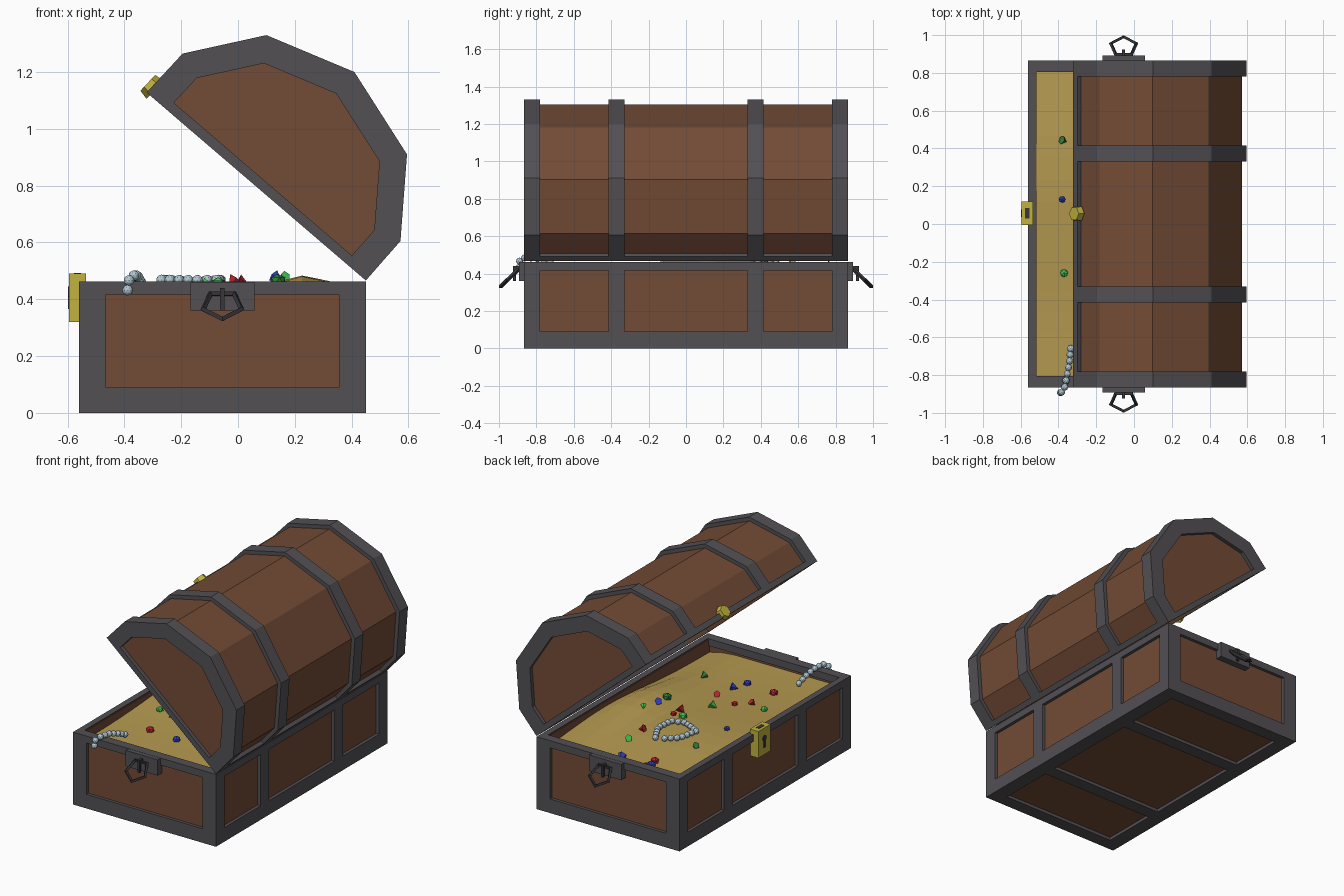
import bpy, bmesh, math, random
from mathutils import Matrix, Vector

if "Cube" in bpy.data.objects:
    bpy.data.objects.remove(bpy.data.objects["Cube"])

random.seed(4)


def material(name, rgb):
    m = bpy.data.materials.new(name)
    m.diffuse_color = (*rgb, 1)
    m.use_nodes = True
    m.node_tree.nodes["Principled BSDF"].inputs["Base Color"].default_value = m.diffuse_color
    return m


WOOD = material("brown wood", (0.17, 0.07, 0.036))
IRON = material("grey iron", (0.085, 0.08, 0.088))
DARK = material("dark iron", (0.04, 0.037, 0.04))
GOLD = material("coin gold", (0.46, 0.32, 0.08))
BRASS = material("yellow brass", (0.54, 0.45, 0.05))
RED = material("red gem", (0.5, 0.02, 0.03))
BLUE = material("blue gem", (0.03, 0.05, 0.6))
LIGHT_GREEN = material("light green gem", (0.07, 0.6, 0.1))
GREEN = material("dark green gem", (0.03, 0.2, 0.045))
PEARL = material("pale pearl", (0.45, 0.58, 0.65))


def finish(name, bm, mat):
    bmesh.ops.recalc_face_normals(bm, faces=bm.faces)
    me = bpy.data.meshes.new(name)
    bm.to_mesh(me)
    bm.free()
    me.materials.append(mat)
    ob = bpy.data.objects.new(name, me)
    bpy.context.collection.objects.link(ob)
    return ob


def box(bm, x0, x1, y0, y1, z0, z1):
    c = Vector(((x0 + x1) / 2, (y0 + y1) / 2, (z0 + z1) / 2))
    size = Matrix.Diagonal((abs(x1 - x0), abs(y1 - y0), abs(z1 - z0), 1))
    bmesh.ops.create_cube(bm, size=1, matrix=Matrix.Translation(c) @ size)


def prism(bm, poly, y0, y1):
    a = [bm.verts.new((x, y0, z)) for x, z in poly]
    b = [bm.verts.new((x, y1, z)) for x, z in poly]
    bm.faces.new(a)
    bm.faces.new(b[::-1])
    for i in range(len(a)):
        j = (i + 1) % len(a)
        bm.faces.new((a[i], b[i], b[j], a[j]))


def ring(bm, outer, inner, y0, y1, closed):
    """Solid band between two profiles, an arch or a closed frame."""
    n = len(outer)
    v = [[bm.verts.new((x, y, z)) for x, z in p] for p in (outer, inner) for y in (y0, y1)]
    o0, o1, i0, i1 = v
    for k in range(n if closed else n - 1):
        m = (k + 1) % n
        for p, q in ((o0, o1), (o1, i1), (i1, i0), (i0, o0)):
            bm.faces.new((p[k], p[m], q[m], q[k]))
    if not closed:
        for k in (0, n - 1):
            bm.faces.new((o0[k], o1[k], i1[k], i0[k]))


# Layout of the chest body
X0, X1, Y, TOP = -0.56, 0.45, 0.865, 0.462
BANDS = [(-0.865, -0.78), (-0.415, -0.33), (0.33, 0.415), (0.78, 0.865)]

# Wooden body: floor and four walls
bm = bmesh.new()
box(bm, X0 + .02, X1 - .02, -.845, .845, .02, .05)
for x in (X0 + .02, X1 - .045):
    box(bm, x, x + .025, -.845, .845, .02, .455)
for y in (-.845, .815):
    box(bm, X0 + .02, X1 - .02, y, y + .03, .02, .455)
finish("chest_body", bm, WOOD)

# Iron frame of the body
bm = bmesh.new()
for a, b, edge in ((X0, X0 + .03, X0 + .095), (X1 - .03, X1, X1 - .095)):
    box(bm, a, b, -Y, Y, 0, .09)
    box(bm, a, b, -Y, Y, .417, TOP)
    for y0, y1 in BANDS:
        box(bm, a, b, y0, y1, 0, TOP - .002)
    outer = X0 if a == X0 else X1
    for s in (-1, 1):
        box(bm, outer, edge, s * Y, s * (Y - .03), 0, TOP - .001)
    box(bm, outer, edge, -Y, Y, 0, .03)
    rim = X0 + .04 if a == X0 else X1 - .04
    box(bm, outer, rim, -Y, Y, .43, TOP)
for s in (-1, 1):
    box(bm, X0, X1, s * Y, s * (Y - .03), 0, .09)
    box(bm, X0, X1, s * Y, s * (Y - .06), .417, TOP)
for y0, y1 in BANDS:
    box(bm, X0, X1, y0, y1, 0, .03)
finish("body_iron_frame", bm, IRON)

# Lid profile, from hinge to front lip
LID = [Vector(p) for p in ((.45, .466), (.572, .605), (.595, .91), (.41, 1.2),
                           (.10, 1.33), (-.195, 1.265), (-.322, 1.128))]


def shifted(a, b, d):
    n = Vector((-(b - a).y, (b - a).x)).normalized()
    return a + n * d, b + n * d


def meet(l1, l2):
    p, r, q, s = l1[0], l1[1] - l1[0], l2[0], l2[1] - l2[0]
    return p + r * ((q - p).cross(s) / r.cross(s))


def inset(d, h=0):
    """Lid profile moved in by d, its ends h above the opening plane."""
    base = shifted(LID[-1], LID[0], h)
    lines = [base] + [shifted(a, b, d) for a, b in zip(LID, LID[1:])] + [base]
    return [meet(l, m) for l, m in zip(lines, lines[1:])]


# Wooden lid shell with end walls
bm = bmesh.new()
ring(bm, inset(.024), inset(.055), -.84, .84, False)
for s in (-1, 1):
    prism(bm, inset(.03), s * .81, s * .84)
finish("lid_shell", bm, WOOD)

# Iron bands, end frames and lip of the lid
bm = bmesh.new()
for y0, y1 in BANDS:
    ring(bm, inset(0), inset(.05), y0, y1, False)
for s in (-1, 1):
    ring(bm, inset(0), inset(.095, .035), s * .82, s * Y, True)
for k in (0, -1):
    prism(bm, [inset(0)[k], inset(0, .035)[k], inset(.055, .035)[k], inset(.055)[k]], -.864, .864)
finish("lid_iron_bands", bm, IRON)

# Lock on the body with keyhole plates
bm = bmesh.new()
box(bm, -.595, -.535, -.005, .12, .32, .49)
finish("lock", bm, BRASS)
bm = bmesh.new()
box(bm, -.577, -.553, .03, .085, .488, .492)
box(bm, -.598, -.59, .049, .067, .365, .42)
bmesh.ops.create_cone(bm, cap_ends=True, segments=8, radius1=.02, radius2=.02, depth=.008,
                      matrix=Matrix.Translation((-.594, .058, .425)) @ Matrix.Rotation(math.pi / 2, 4, 'Y'))
finish("keyhole", bm, DARK)

# Six-sided latch on the lid lip
bm = bmesh.new()
out = Vector((-.73, 0, .68)).to_track_quat('Z', 'Y').to_matrix().to_4x4()
bmesh.ops.create_cone(bm, cap_ends=True, segments=6, radius1=.044, radius2=.038, depth=.035,
                      matrix=Matrix.Translation((-.305, .055, 1.15)) @ out)
finish("lid_latch", bm, BRASS)

# Handles on both ends: plate, hook and five-sided ring
for s, side in ((-1, "front"), (1, "rear")):
    bm = bmesh.new()
    box(bm, -.168, .058, s * .85, s * .893, .36, .461)
    finish(side + "_handle_plate", bm, IRON)
    bm = bmesh.new()
    box(bm, -.063, -.047, s * .885, s * .925, .425, .44)
    box(bm, -.063, -.047, s * .91, s * .925, .36, .44)
    finish(side + "_handle_hook", bm, DARK)
    bpy.ops.mesh.primitive_torus_add(major_segments=5, minor_segments=4,
                                     major_radius=.071, minor_radius=.011)
    ob = bpy.context.object
    ob.name = side + "_handle_ring"
    ob.data.materials.append(DARK)
    ax = Vector((0, s * .72, -.694)).normalized()
    ay = Vector((1, 0, 0))
    rot = Matrix((ax, ay, ax.cross(ay))).transposed().to_4x4()
    ob.matrix_world = Matrix.Translation((-.055, s * .94, .38)) @ rot


# Heap of gold
def heap(x, y):
    z = .40 + .05 * math.exp(-((y - .3) / .55) ** 2)
    z += .045 * math.exp(-((x - .25) / .12) ** 2 - (y / .35) ** 2)
    return z - .03 * max(0, (x - .28) / .13)


bm = bmesh.new()
bmesh.ops.create_grid(bm, x_segments=10, y_segments=14, size=1)
for v in bm.verts:
    x, y = v.co.x * .468 - .055, v.co.y * .818
    v.co = (x, y, heap(x, y))
finish("gold_heap", bm, GOLD)

# Gems scattered on the heap
GEMS = [
    ("red_gems", RED, [(-.03, -.27), (-.19, -.22), (-.27, -.29), (-.27, -.5), (.02, .42),
                       (-.01, .14), (-.02, .07), (-.27, .7), (-.27, .78)]),
    ("blue_gems", BLUE, [(-.05, -.42), (-.07, -.52), (.14, .09), (-.38, .13), (-.08, .77), (-.28, .75)]),
    ("light_green_gems", LIGHT_GREEN, [(-.12, -.11), (-.37, -.26), (.02, .56), (-.07, .13), (.16, .2)]),
    ("dark_green_gems", GREEN, [(.18, -.43), (.14, -.01), (-.37, .44)]),
]
for name, mat, spots in GEMS:
    bm = bmesh.new()
    for i, (x, y) in enumerate(spots):
        r = random.uniform(.018, .03)
        m = Matrix.Translation((x, y, heap(x, y) + .01)) @ Matrix.Rotation(random.uniform(0, 6), 4, 'Z')
        if i % 2:
            bmesh.ops.create_icosphere(bm, subdivisions=1, radius=r, matrix=m @ Matrix.Diagonal((1, 1, .8, 1)))
        else:
            tilt = Matrix.Rotation(random.uniform(1.8, 2.6), 4, 'X')
            bmesh.ops.create_cone(bm, cap_ends=True, segments=5, radius1=r, radius2=0,
                                  depth=r * 1.6, matrix=m @ tilt)
    finish(name, bm, mat)


# Pearl necklaces strung evenly along a path
def pearls(name, path, step=.036, r=.019):
    bm = bmesh.new()
    pts = [Vector(p) for p in path]
    left = 0
    for a, b in zip(pts, pts[1:]):
        length = (b - a).length
        while left < length:
            bmesh.ops.create_icosphere(bm, subdivisions=2, radius=r,
                                       matrix=Matrix.Translation(a.lerp(b, left / length)))
            left += step
        left -= length
    finish(name, bm, PEARL)


loop = [(-.12, .48), (-.06, .37), (-.07, .25), (-.15, .22), (-.27, .28), (-.24, .41), (-.16, .47)]
pearls("pearl_loop", [(x, y, heap(x, y) + .018) for x, y in loop])
pearls("hanging_pearls", [(-.335, -.66, .43), (-.342, -.73, .46), (-.355, -.80, .482),
                          (-.365, -.86, .485), (-.385, -.892, .465), (-.392, -.893, .405)])
